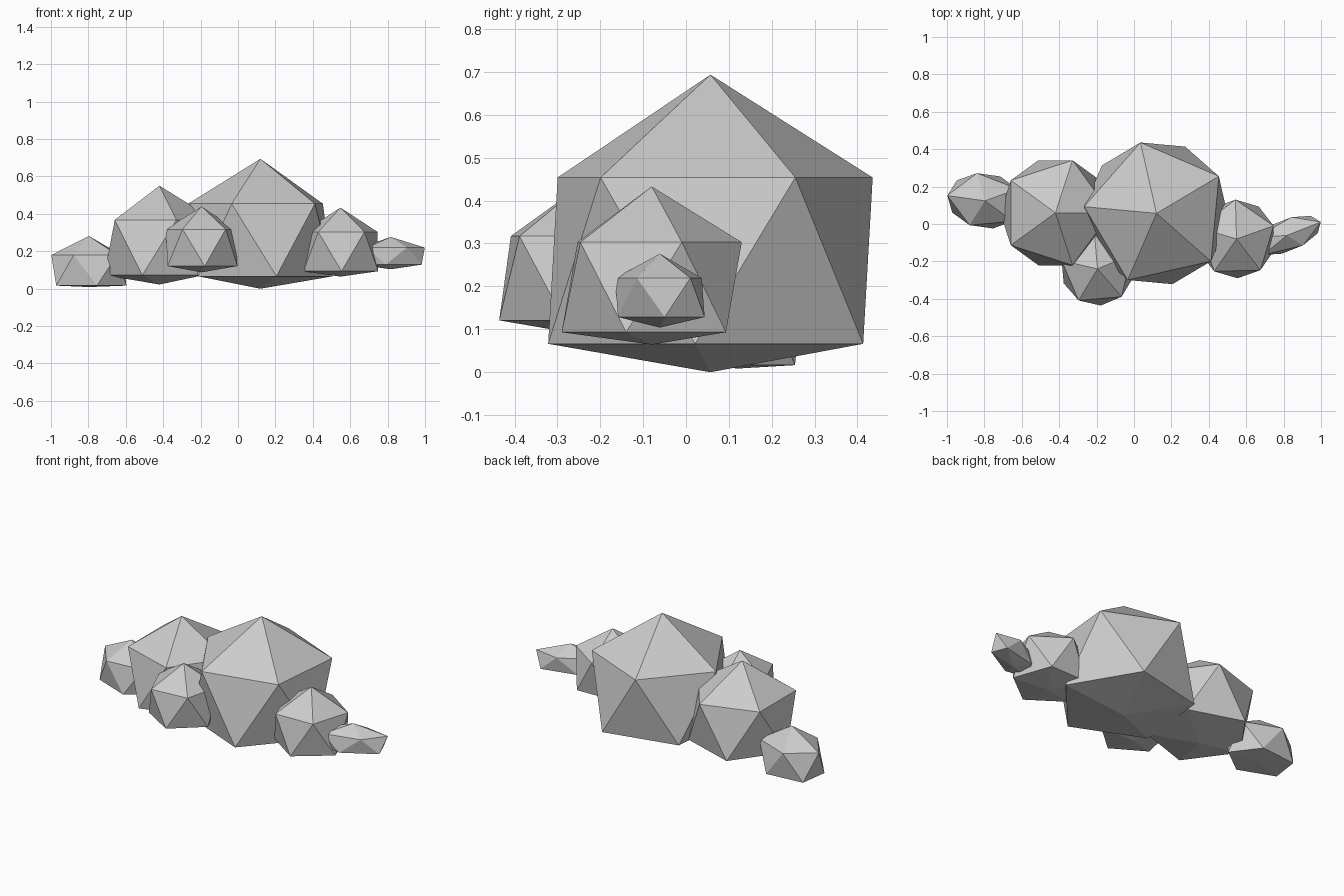
import bpy, bmesh
from math import radians
from mathutils import Matrix

cube = bpy.data.objects.get("Cube")
if cube:
    bpy.data.objects.remove(cube, do_unlink=True)

grey = bpy.data.materials.new("cloud_grey")
grey.use_nodes = True
colour = (0.6, 0.6, 0.6, 1)
grey.diffuse_color = colour
grey.node_tree.nodes["Principled BSDF"].inputs["Base Color"].default_value = colour


def puff(name, centre, radii, turn=0, spin=0, base=-0.6):
    """Low-poly ball with its lowest point pushed up to a flatter base."""
    bm = bmesh.new()
    bmesh.ops.create_icosphere(bm, subdivisions=1, radius=1)
    min(bm.verts, key=lambda v: v.co.z).co.z = base
    bm.transform(Matrix.Translation(centre)
                 @ Matrix.Rotation(radians(turn), 4, 'Z')
                 @ Matrix.Diagonal((*radii, 1))
                 @ Matrix.Rotation(radians(spin), 4, 'Z'))
    mesh = bpy.data.meshes.new(name)
    bm.to_mesh(mesh)
    bm.free()
    mesh.materials.append(grey)
    bpy.context.collection.objects.link(bpy.data.objects.new(name, mesh))


# Round puffs
puff("main_puff", (0.12, 0.057, 0.26), [0.434] * 3, turn=30.7)
puff("right_puff", (-0.42, 0.06, 0.22), [0.33] * 3)
puff("front_puff", (-0.195, -0.24, 0.219), [0.22] * 3, turn=23)
puff("left_puff", (0.548, -0.08, 0.198), [0.235] * 3, turn=19.5, base=-0.57)

# Stretched puffs at the ends
puff("left_end_puff", (0.817, -0.061, 0.174), (0.218, 0.0955, 0.102), turn=21.5, base=-0.69)
puff("right_end_puff", (-0.797, 0.124, 0.098), (0.227, 0.165, 0.183), turn=-8, spin=36, base=-0.49)
